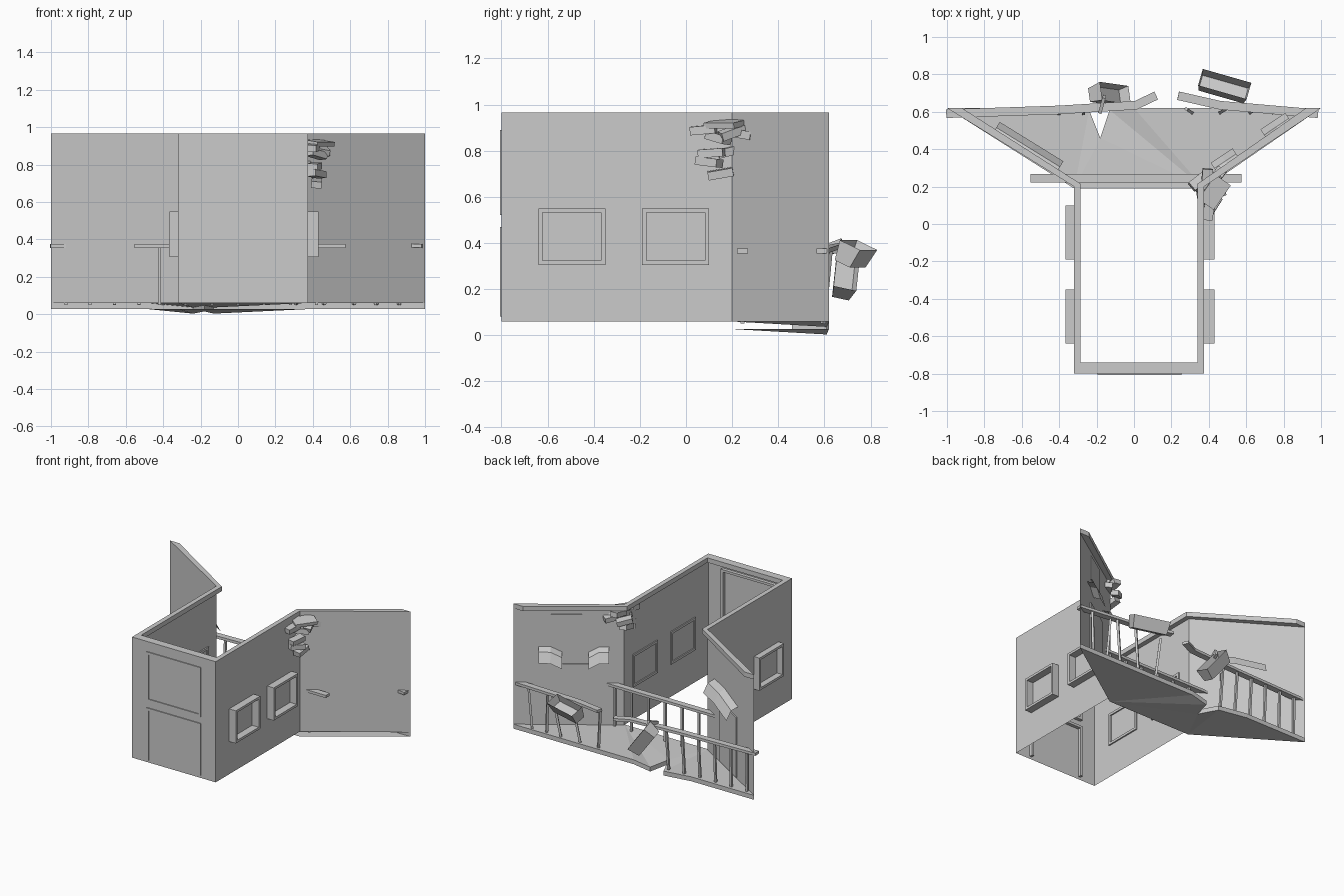
import bpy, bmesh, math
from mathutils import Matrix, Vector, Euler

if "Cube" in bpy.data.objects:
    bpy.data.objects.remove(bpy.data.objects["Cube"], do_unlink=True)

plaster = bpy.data.materials.new("plain_grey")
plaster.use_nodes = True
GREY = (0.6, 0.6, 0.6, 1)
plaster.diffuse_color = GREY
plaster.node_tree.nodes["Principled BSDF"].inputs["Base Color"].default_value = GREY


def add(name, bm, fix=True):
    if fix:
        bmesh.ops.recalc_face_normals(bm, faces=bm.faces)
    me = bpy.data.meshes.new(name)
    bm.to_mesh(me)
    bm.free()
    me.materials.append(plaster)
    ob = bpy.data.objects.new(name, me)
    bpy.context.collection.objects.link(ob)
    return ob


def box_into(bm, centre, size, rot=(0, 0, 0), base=Matrix()):
    m = base @ Matrix.Translation(centre) @ Euler([math.radians(a) for a in rot]).to_matrix().to_4x4()
    return bmesh.ops.create_cube(bm, size=1, matrix=m @ Matrix.Diagonal((*size, 1)))["verts"]


def box(name, centre, size, rot=(0, 0, 0), base=Matrix()):
    bm = bmesh.new()
    box_into(bm, centre, size, rot, base)
    return add(name, bm)


def wall_frame(start, end):
    """Local axes of a wall: x along it, y into the room, z up."""
    a = Vector((*start, 0))
    u = (Vector((*end, 0)) - a).normalized()
    n = Vector((0, 0, 1)).cross(u)
    m = Matrix((u, n, (0, 0, 1))).transposed().to_4x4()
    m.translation = a
    return m


def frame(name, base, s0, s1, z0, z1, out, inn, bar=0.018, bottom=True):
    """Rectangular trim that straddles a wall."""
    bm = bmesh.new()
    y, d = (inn - out) / 2, inn + out
    for s in (s0 + bar / 2, s1 - bar / 2):
        box_into(bm, (s, y, (z0 + z1) / 2), (bar, d, z1 - z0), base=base)
    for z in ([z0 + bar / 2] if bottom else []) + [z1 - bar / 2]:
        box_into(bm, ((s0 + s1) / 2, y, z), (s1 - s0 - 2 * bar, d, bar), base=base)
    return add(name, bm)


# Walls: open sheet along the plan outline
LOW, HIGH, TOP = 0.06, 0.93, 0.965
outer = [(-1, .62), (-.32, .2), (-.32, -.8), (.375, -.8), (.375, .2), (1, .62)]
inner = [(-.92, .62), (-.285, .215), (-.285, -.74), (.34, -.74), (.34, .215), (.92, .62)]
bm = bmesh.new()
for a, b in zip(outer, outer[1:]):
    bm.faces.new([bm.verts.new((*p, z)) for p, z in ((a, LOW), (b, LOW), (b, TOP), (a, TOP))])
bmesh.ops.remove_doubles(bm, verts=bm.verts, dist=1e-5)
add("walls", bm)

# Top moulding running along the walls
bm = bmesh.new()
rings = [[bm.verts.new((*p, z)) for p, z in ((o, HIGH), (o, TOP), (i, TOP), (i, HIGH))]
         for o, i in zip(outer, inner)]
for r, q in zip(rings, rings[1:]):
    for k in range(4):
        bm.faces.new((r[k], r[(k + 1) % 4], q[(k + 1) % 4], q[k]))
bm.faces.new(rings[0])
bm.faces.new(rings[-1])
add("top_moulding", bm)

# Balcony floor with a cracked, sagging rear edge
SAG = -0.024
edge = [(1, .62, 0), (0, .62, 0), (-.13, .61, SAG), (-.18, .46, SAG / 2),
        (-.24, .61, SAG), (-.48, .62, 0), (-1, .62, 0)]
bm = bmesh.new()
layers = []
for z in (LOW, LOW - 0.033):
    front = [bm.verts.new((x, .19, z)) for x in (.375, -.32)]
    back = [bm.verts.new((x, y, z + s)) for x, y, s in edge]
    for k in range(3):
        bm.faces.new((front[0], back[k], back[k + 1]))
    bm.faces.new((front[0], back[3], front[1]))
    for k in range(3, 6):
        bm.faces.new((front[1], back[k], back[k + 1]))
    layers.append(back)
for k in range(6):
    bm.faces.new((layers[0][k], layers[0][k + 1], layers[1][k + 1], layers[1][k]))
add("balcony_floor", bm)

# Windows on both corridor walls
right_side = wall_frame((-.32, -.8), (-.32, .2))
left_side = wall_frame((.375, -.8), (.375, .2))
for side, base, out, inn in (("right", right_side, .01, .045), ("left", left_side, .055, .008)):
    for n, s in enumerate((.16, .61)):
        frame(f"{side}_window_{n}", base, s, s + .29, .305, .55, out, inn)

# Two panel trims on the end wall
end_wall = wall_frame((.375, -.8), (-.32, -.8))
end_wall.translation.y = -.8
for name, z0, z1, closed in (("upper", .52, .89, True), ("lower", .08, .47, False)):
    frame(f"{name}_end_panel", end_wall, .12, .57, z0, z1, .025, .007, bottom=closed)

# Splayed walls: hung picture, lower panel and curled sheets
for side, sx in (("left", 1), ("right", -1)):
    corner, tip = ((.375, .2), (1, .62)) if sx > 0 else ((-.32, .2), (-1, .62))
    base = wall_frame(corner, tip)
    d = -1 if sx < 0 else 1
    box(f"{side}_lower_panel", (.36, d * .004, .295), (.29, .008, .45), base=base)
    sheets = [(.10, .17, .24), (.42, .50, .58)] if sx > 0 else [(.12, .3, .52)]
    if sx > 0:
        box("picture", (.39, .004, .8), (.21, .008, .18), base=base)
    for n, cols in enumerate(sheets):
        bm = bmesh.new()
        rows = []
        for k, s in enumerate(cols):
            drop = .04 if k == (2 if n == 0 else 0) else 0
            rows.append([bm.verts.new(base @ Vector((s, d * o, z - drop)))
                         for o, z in ((0, .645), (.05, .625), (.085, .555))])
        for r, q in zip(rows, rows[1:]):
            for k in range(2):
                bm.faces.new((r[k], q[k], q[k + 1], r[k + 1]))
        add(f"{side}_curled_sheet_{n}", bm)


# Railings
def rail(name, path):
    bm = bmesh.new()
    for a, b in zip(path, path[1:]):
        a, b = Vector(a), Vector(b)
        m = (b - a).to_track_quat('X', 'Z').to_matrix().to_4x4()
        m.translation = (a + b) / 2
        box_into(bm, (0, 0, 0), ((b - a).length + .008, .046, .02), base=m)
    return add(name, bm)


def posts(name, feet):
    bm = bmesh.new()
    for (x, y), (tx, ty) in feet:
        a, b = Vector((x, y, LOW - .01)), Vector((tx, ty, .365))
        m = (b - a).to_track_quat('Z', 'Y').to_matrix().to_4x4()
        m.translation = (a + b) / 2
        box_into(bm, (0, 0, 0), (.016, .016, (b - a).length), base=m)
    return add(name, bm)


rail("inner_rail", [(-.55, .245, .365), (.57, .245, .365)])
posts("inner_posts", [((-.42 + .14 * k, .245),) * 2 for k in range(7)])
rail("right_broken_rail", [(-1, .59, .365), (-.4, .61, .365), (.01, .635, .365), (.115, .685, .365)])
posts("right_posts", [((-.92 + .13 * k, .59), (-.92 + .13 * k, .595 + .005 * k)) for k in range(6)])
rail("left_broken_rail", [(.24, .685, .39), (.46, .635, .38), (.98, .59, .365)])
posts("left_posts", [((x, .595), (x + lean, .6 + abs(lean) * .5))
                     for x, lean in ((.31, -.03), (.46, .05), (.62, .05), (.74, -.02), (.86, .02))])


# Fallen planters with hollow tops
def planter(name, centre, rot, length):
    bm = bmesh.new()
    box_into(bm, (0, 0, 0), (length, .1, .09))
    bm.faces.ensure_lookup_table()
    for v in bm.verts:
        if v.co.z < 0:
            v.co.x *= .92
            v.co.y *= .75
    top = max(bm.faces, key=lambda f: f.calc_center_median().z)
    bmesh.ops.inset_region(bm, faces=[top], thickness=.012)
    bmesh.ops.translate(bm, verts=top.verts, vec=(0, 0, -.06))
    ob = add(name, bm)
    ob.location = centre
    ob.rotation_euler = [math.radians(a) for a in rot]


planter("left_planter", (.48, .73, .35), (-25, 0, -16), .27)
planter("right_planter", (-.135, .69, .275), (-20, 52, -8), .25)
box("planter_bracket", (-.17, .64, .38), (.018, .09, .05), (20, 0, -15))

# Broken masonry at the corridor corner
bricks = [(.40, .075, .89, 5), (.42, .14, .855, -12), (.41, .11, .79, 4), (.42, .10, .75, -6),
          (.42, .15, .70, 10), (.45, .20, .88, 20), (.44, .25, .87, -8), (.36, .19, .80, 15),
          (.35, .23, .86, -15), (.39, .24, .91, 8)]
for n, (x, y, z, tilt) in enumerate(bricks):
    box(f"loose_brick_{n}", (x, y, z), (.055, .11, .036), (tilt, tilt / 2, -20 + tilt * 2))
box("loose_slab", (.43, .17, .915), (.1, .16, .025), (0, 8, -35))
